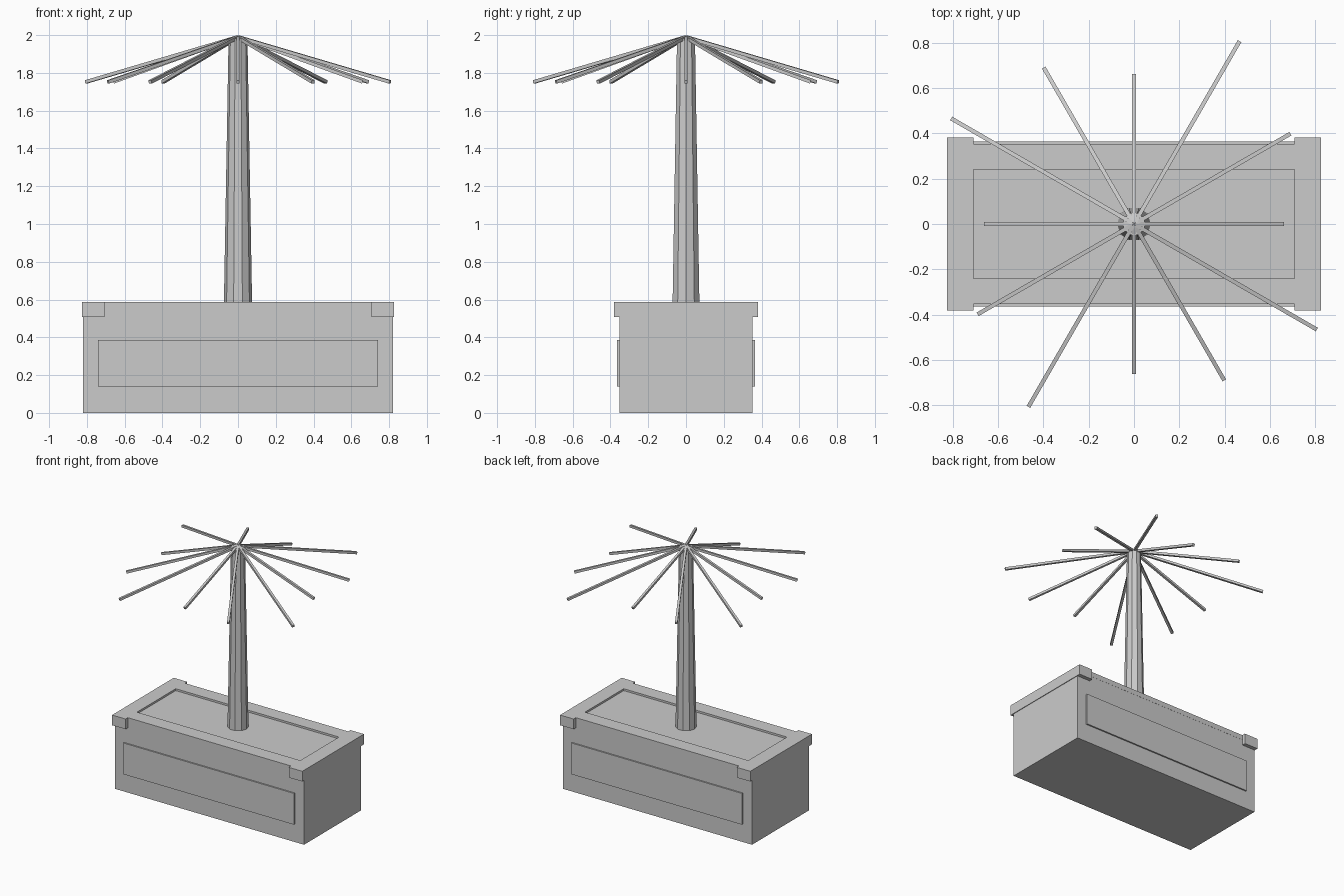
import bpy, bmesh, math
from mathutils import Vector, Matrix

default = bpy.data.objects.get("Cube")
if default:
    bpy.data.objects.remove(default, do_unlink=True)

# Single plain grey
grey = bpy.data.materials.new("plain_grey")
grey.use_nodes = True
colour = (0.6, 0.6, 0.6, 1)
grey.diffuse_color = colour
grey.node_tree.nodes["Principled BSDF"].inputs["Base Color"].default_value = colour


def finish(name, bm):
    mesh = bpy.data.meshes.new(name)
    bm.to_mesh(mesh)
    bm.free()
    mesh.materials.append(grey)
    obj = bpy.data.objects.new(name, mesh)
    bpy.context.collection.objects.link(obj)
    return obj


def box(name, low, high):
    low, high = Vector(low), Vector(high)
    bm = bmesh.new()
    size = Matrix.Diagonal((*(high - low), 1))
    bmesh.ops.create_cube(bm, size=1, matrix=Matrix.Translation((low + high) / 2) @ size)
    return finish(name, bm)


# Planter box; its top is the sunken floor inside the rim
TOP = 0.588
HALF_X, HALF_Y = 0.82, 0.353
box("planter_body", (-HALF_X, -HALF_Y, 0), (HALF_X, HALF_Y, TOP - 0.015))

# Rim: overhanging end caps, joined by flush side rails
INNER_X, INNER_Y = 0.708, 0.24
for side, s in (("left", 1), ("right", -1)):
    xs = sorted((s * INNER_X, s * 0.825))
    box(side + "_end_cap", (xs[0], -0.382, 0.508), (xs[1], 0.382, TOP))

for side, s in (("front", -1), ("back", 1)):
    ys = sorted((s * INNER_Y, s * (HALF_Y + 0.001)))
    box(side + "_rail", (-INNER_X, ys[0], 0.55), (INNER_X, ys[1], TOP))
    # Raised panel on each long side
    ys = sorted((s * (HALF_Y - 0.01), s * 0.364))
    box(side + "_panel", (-0.74, ys[0], 0.14), (0.74, ys[1], 0.385))

# Tapered ten-sided pole
POLE_BASE, POLE_TOP = 0.56, 1.983
bm = bmesh.new()
bmesh.ops.create_cone(
    bm, cap_ends=True, segments=10, radius1=0.075, radius2=0.05,
    depth=POLE_TOP - POLE_BASE,
    matrix=Matrix.Translation((0, 0, (POLE_BASE + POLE_TOP) / 2))
    @ Matrix.Rotation(math.pi / 2, 4, "Z"))
finish("pole", bm)

# Twelve drooping square ribs in a repeating cycle of three lengths
THICK = 0.018
REACH = (0.66, 0.795, 0.93)
apex = Vector((0, 0, 1.99))
for i in range(12):
    angle = math.radians(30 * i)
    reach = REACH[i % 3]
    tip = Vector((reach, 0, 1.752))
    direction = tip - apex
    droop = math.atan2(-direction.z, direction.x)
    bm = bmesh.new()
    place = (Matrix.Rotation(angle, 4, "Z")
             @ Matrix.Translation((apex + tip) / 2)
             @ Matrix.Rotation(droop, 4, "Y")
             @ Matrix.Diagonal((direction.length, THICK, THICK, 1)))
    bmesh.ops.create_cube(bm, size=1, matrix=place)
    finish(f"rib_{i + 1}", bm)
